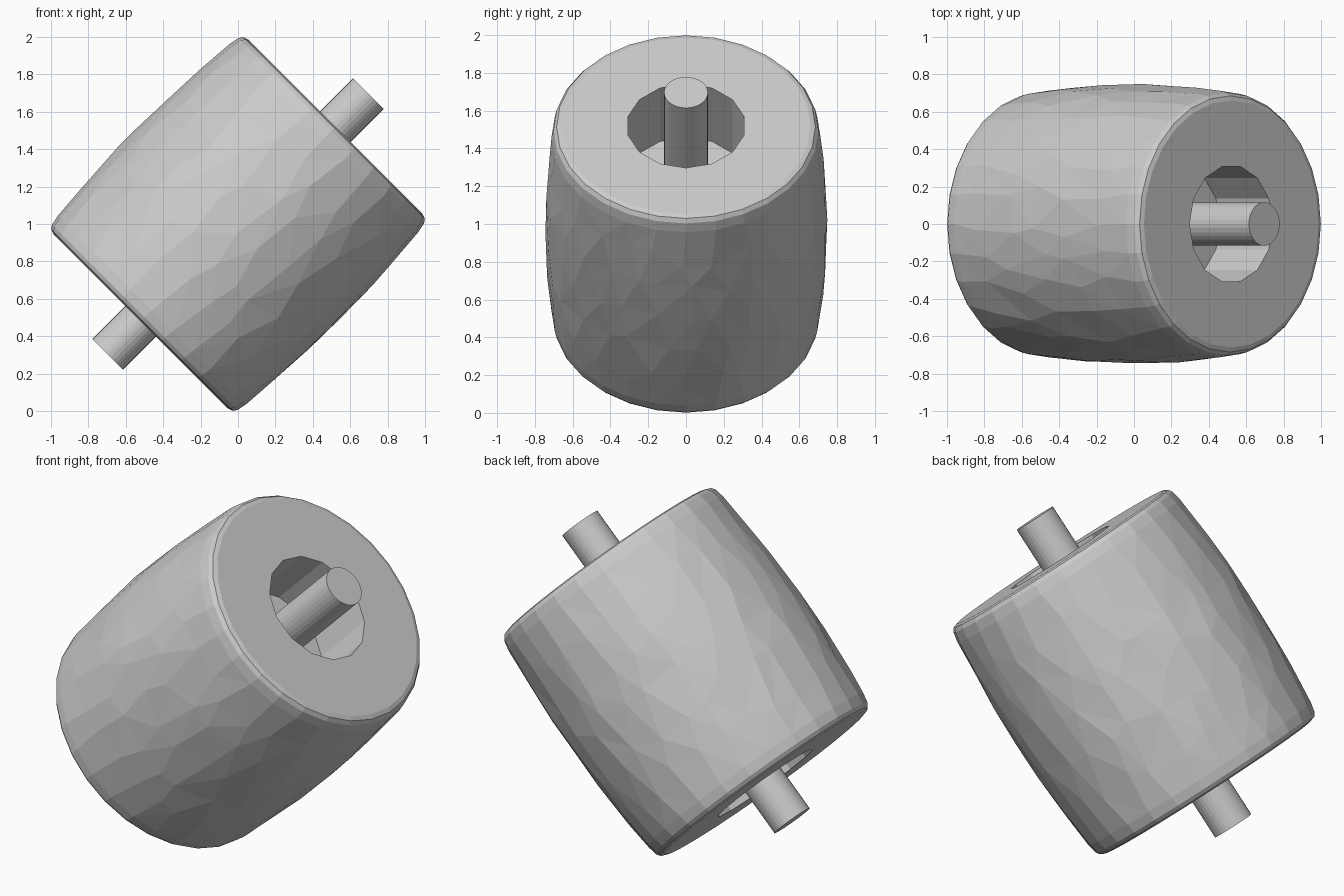
import bpy, bmesh, math, random
from mathutils import Matrix

if "Cube" in bpy.data.objects:
    bpy.data.objects.remove(bpy.data.objects["Cube"])

random.seed(4)
SIDES = 28
TILT = Matrix.Translation((0, 0, 1)) @ Matrix.Rotation(math.radians(45), 4, 'Y')


def finish(bm, name):
    bmesh.ops.recalc_face_normals(bm, faces=bm.faces)
    bm.transform(TILT)
    mesh = bpy.data.meshes.new(name)
    bm.to_mesh(mesh)
    bm.free()
    obj = bpy.data.objects.new(name, mesh)
    bpy.context.collection.objects.link(obj)
    return obj


# Bulging shell radius along the axis
def bulge(t):
    return 0.748 - 0.09 * t * t


# Half profile, (axial position, radius, kind), from bore floor out to the middle
half = [(0.335, 0.315, 'bore'), (0.735, 0.315, 'bore'), (0.735, 0.66, 'rim'),
        (0.727, 0.685, 'rim'), (0.705, 0.701, 'rim'), (0.65, 0.712, 'rim'),
        (0.45, 0, 'side'), (0.22, 0, 'side')]
profile = half + [(0, 0, 'side')] + [(-t, r, k) for t, r, k in reversed(half)]

# Roller body: faceted, slightly uneven barrel with a blind bore in each end
bm = bmesh.new()
rings = []
for row, (t, r, kind) in enumerate(profile):
    ring = []
    for i in range(SIDES):
        a, h, rad = i, t, r
        if kind == 'side':
            a += 0.25 * (row % 2) + random.uniform(-0.25, 0.25)
            h += random.uniform(-0.06, 0.06)
            rad = bulge(h) + random.uniform(-0.004, 0.002)
        elif kind == 'bore' and i % 2:
            rad *= math.cos(2 * math.pi / SIDES)
        a *= 2 * math.pi / SIDES
        ring.append(bm.verts.new((rad * math.cos(a), rad * math.sin(a), h)))
    rings.append(ring)
for lower, upper in zip(rings, rings[1:]):
    for i in range(SIDES):
        j = (i + 1) % SIDES
        bm.faces.new((lower[i], lower[j], upper[j], upper[i]))
bm.faces.new(rings[0])
bm.faces.new(rings[-1])
bmesh.ops.triangulate(bm, faces=[f for f in bm.faces if len(f.verts) == 4])
finish(bm, "roller_body")

# Axle through the middle
bm = bmesh.new()
bmesh.ops.create_cone(bm, cap_ends=True, segments=32, radius1=0.116,
                      radius2=0.116, depth=1.97)
finish(bm, "axle")
